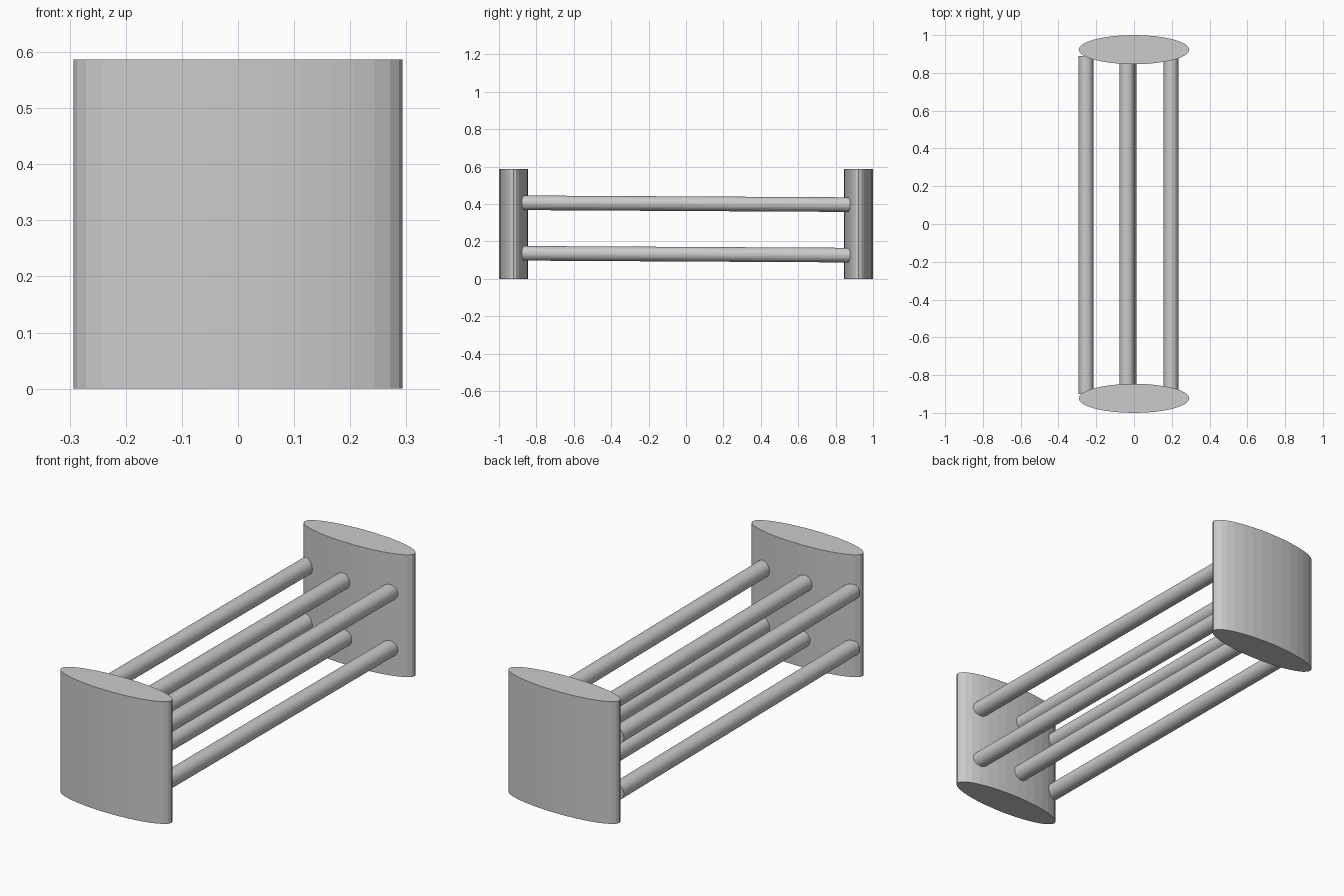
import bpy
from mathutils import Vector

if "Cube" in bpy.data.objects:
    bpy.data.objects.remove(bpy.data.objects["Cube"])

HEIGHT = 0.587
ROD_RADIUS = 0.039


def end_panel(name, y):
    # upright elliptical block
    bpy.ops.mesh.primitive_cylinder_add(vertices=32, radius=1, depth=1,
                                        location=(0, y, HEIGHT / 2))
    obj = bpy.context.object
    obj.name = name
    obj.scale = (0.293, 0.077, HEIGHT)
    bpy.ops.object.transform_apply(location=False, rotation=False, scale=True)


def rod(name, x, z_front, z_back, y_front=-0.9, y_back=0.89):
    # thin bar sloping slightly down toward the back
    a, b = Vector((x, y_front, z_front)), Vector((x, y_back, z_back))
    bpy.ops.mesh.primitive_cylinder_add(vertices=32, radius=ROD_RADIUS,
                                        depth=(b - a).length, location=(a + b) / 2)
    obj = bpy.context.object
    obj.name = name
    obj.rotation_euler = (b - a).to_track_quat('Z', 'Y').to_euler()


# Two end panels
end_panel("front_panel", -0.923)
end_panel("back_panel", 0.923)

# Two rows of three connecting rods
rows = {"upper": (0.407, 0.397, -0.037), "lower": (0.137, 0.127, -0.027)}
for row, (z_front, z_back, mid_x) in rows.items():
    for side, x in (("left", -0.254), ("middle", mid_x), ("right", 0.196)):
        rod(f"{row}_{side}_rod", x, z_front, z_back)
